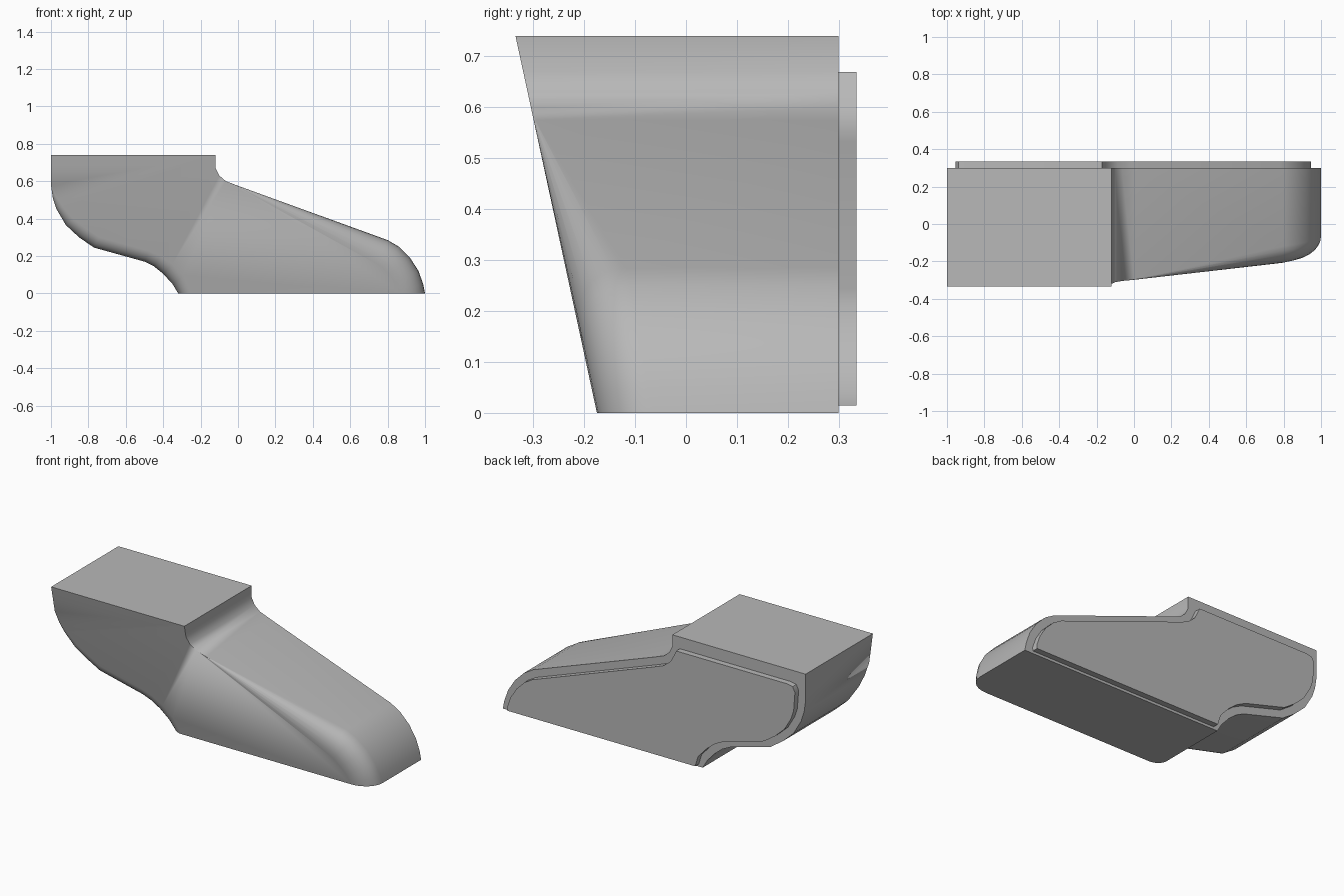
import bpy, bmesh, math
from mathutils import Vector

cube = bpy.data.objects.get("Cube")
if cube:
    bpy.data.objects.remove(cube, do_unlink=True)

grey = bpy.data.materials.new("mid_grey")
grey.use_nodes = True
COLOUR = (0.48, 0.48, 0.48, 1)
grey.diffuse_color = COLOUR
grey.node_tree.nodes["Principled BSDF"].inputs["Base Color"].default_value = COLOUR

# Side outline, clockwise from the upper left: x, z, front edge rounding
OUTLINE = [
    (-1, .74, 0), (-.12, .74, 0), (-.12, .67, 0), (-.10, .63, 0), (-.065, .60, 0),
    (0, .575, .004), (.80, .285, .14), (.86, .25, .14), (.92, .19, .14),
    (.965, .12, .135), (.99, .05, .13), (1, 0, .13),
    (-.32, 0, .07), (-.35, .05, .07), (-.40, .105, .07), (-.45, .145, .065),
    (-.50, .17, .06), (-.77, .245, .06), (-.85, .30, .06), (-.92, .365, .05),
    (-.97, .45, .035), (-.99, .51, .02), (-1, .58, 0)]


def inward(points):
    """Mitred inward direction at each point of a clockwise outline."""
    result = []
    for i, p in enumerate(points):
        a = (p - points[i - 1]).normalized()
        b = (points[(i + 1) % len(points)] - p).normalized()
        na, nb = Vector((a.y, -a.x)), Vector((b.y, -b.x))
        m = (na + nb).normalized()
        result.append(m / max(m.dot(na), .5))
    return result


def loft(name, rings):
    """Skin closed rings of 3D points and cap both ends."""
    bm = bmesh.new()
    rows = [[bm.verts.new(p) for p in ring] for ring in rings]
    n = len(rows[0])
    for r, s in zip(rows, rows[1:]):
        for i in range(n):
            j = (i + 1) % n
            bm.faces.new((r[i], r[j], s[j], s[i]))
    bm.faces.new(rows[0])
    bm.faces.new(rows[-1])
    bmesh.ops.remove_doubles(bm, verts=bm.verts, dist=.0005)
    bmesh.ops.recalc_face_normals(bm, faces=bm.faces)
    mesh = bpy.data.meshes.new(name)
    bm.to_mesh(mesh)
    bm.free()
    mesh.materials.append(grey)
    obj = bpy.data.objects.new(name, mesh)
    bpy.context.collection.objects.link(obj)
    bpy.ops.object.select_all(action="DESELECT")
    obj.select_set(True)
    bpy.context.view_layer.objects.active = obj
    bpy.ops.object.shade_smooth_by_angle(angle=math.radians(35))
    return obj


# Body: flat back, leaning front face with a rounding that grows to the toe
points = [Vector((x, z)) for x, z, r in OUTLINE]
dirs = inward(points)
rings = [[(p.x, .30, p.y) for p in points]]
STEPS = 7
for k in range(STEPS + 1):
    t = math.pi / 2 * k / STEPS
    ring = []
    for p, d, (x, z, r) in zip(points, dirs, OUTLINE):
        if z == 0:
            d = Vector((math.copysign(1, -x - .1), 0))
        q = p + d * r * (1 - math.cos(t))
        ring.append((q.x, -.175 - .216 * q.y + .85 * r * (1 - math.sin(t)), q.y))
    rings.append(ring)
loft("body", rings)

# Raised back panel: inset outline with eased upper corners
panel = [Vector(c) for c in ((-1, .64), (-.975, .69), (-.92, .74), (-.17, .74), (-.13, .71))]
panel += points[2:-1]
outline = []
for p, d in zip(panel, inward(panel)):
    q = p + d * .045
    outline.append((q.x, .015 if p.y == 0 else min(max(q.y, .015), .67)))
loft("back_panel", [[(x, y, z) for x, z in outline] for y in (.295, .335)])
